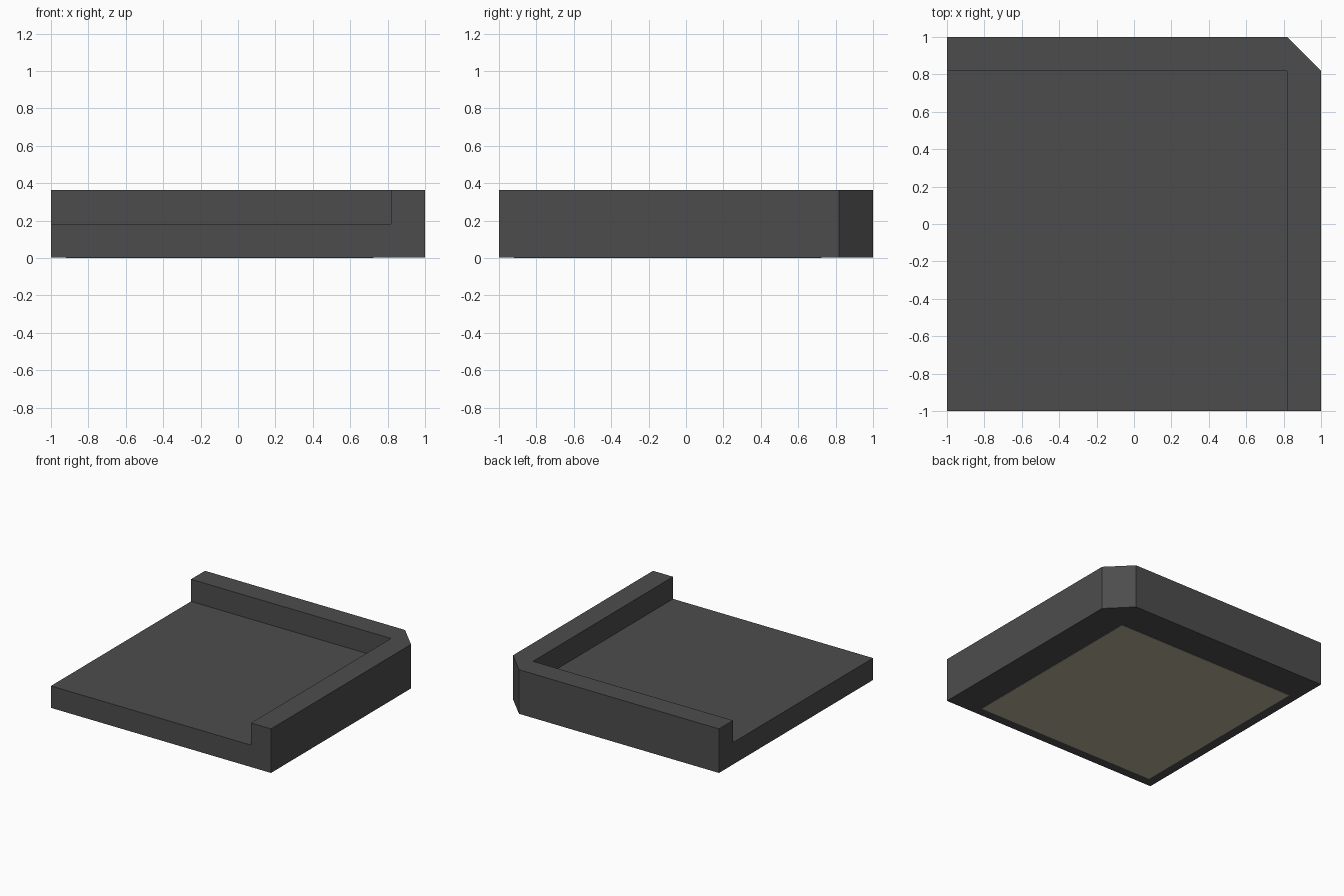
import bpy

cube = bpy.data.objects.get("Cube")
if cube:
    bpy.data.objects.remove(cube, do_unlink=True)

HEIGHT, FLOOR, INNER, SKIN = 0.364, 0.182, 0.818, 0.002


def material(name, rgb):
    m = bpy.data.materials.new(name)
    m.use_nodes = True
    m.diffuse_color = (*rgb, 1)
    bsdf = m.node_tree.nodes["Principled BSDF"]
    bsdf.inputs["Base Color"].default_value = (*rgb, 1)
    bsdf.inputs["Roughness"].default_value = 0.8
    return m


def prism(name, outline, z0, z1, mat):
    """Solid from a counter-clockwise outline between two heights."""
    n = len(outline)
    verts = [(x, y, z) for z in (z0, z1) for x, y in outline]
    faces = [list(reversed(range(n))), list(range(n, 2 * n))]
    faces += [(i, (i + 1) % n, (i + 1) % n + n, i + n) for i in range(n)]
    mesh = bpy.data.meshes.new(name)
    mesh.from_pydata(verts, [], faces)
    mesh.materials.append(mat)
    obj = bpy.data.objects.new(name, mesh)
    bpy.context.collection.objects.link(obj)
    return obj


def rectangle(lo, hi):
    return [(lo, lo), (hi, lo), (hi, hi), (lo, hi)]


charcoal = material("charcoal", (0.073, 0.073, 0.073))
beige = material("beige_pad", (0.46, 0.43, 0.31))

# Tray block with one chamfered corner
outline = [(-1, -1), (1, -1), (1, INNER), (INNER, 1), (-1, 1)]
tray = prism("corner_tray", outline, SKIN, HEIGHT, charcoal)

# Hollow out the floor, leaving walls on two sides
cutter = prism("floor_cutter", rectangle(-1.5, INNER), FLOOR, 1, charcoal)
cutter.hide_render = True
cut = tray.modifiers.new("floor_cut", "BOOLEAN")
cut.operation = "DIFFERENCE"
cut.solver = "EXACT"
cut.object = cutter
bpy.context.view_layer.objects.active = tray
bpy.ops.object.modifier_apply(modifier=cut.name)
bpy.data.objects.remove(cutter, do_unlink=True)

# Thin pad under the tray
prism("underside_pad", rectangle(-0.92, 0.725), 0, SKIN, beige)
